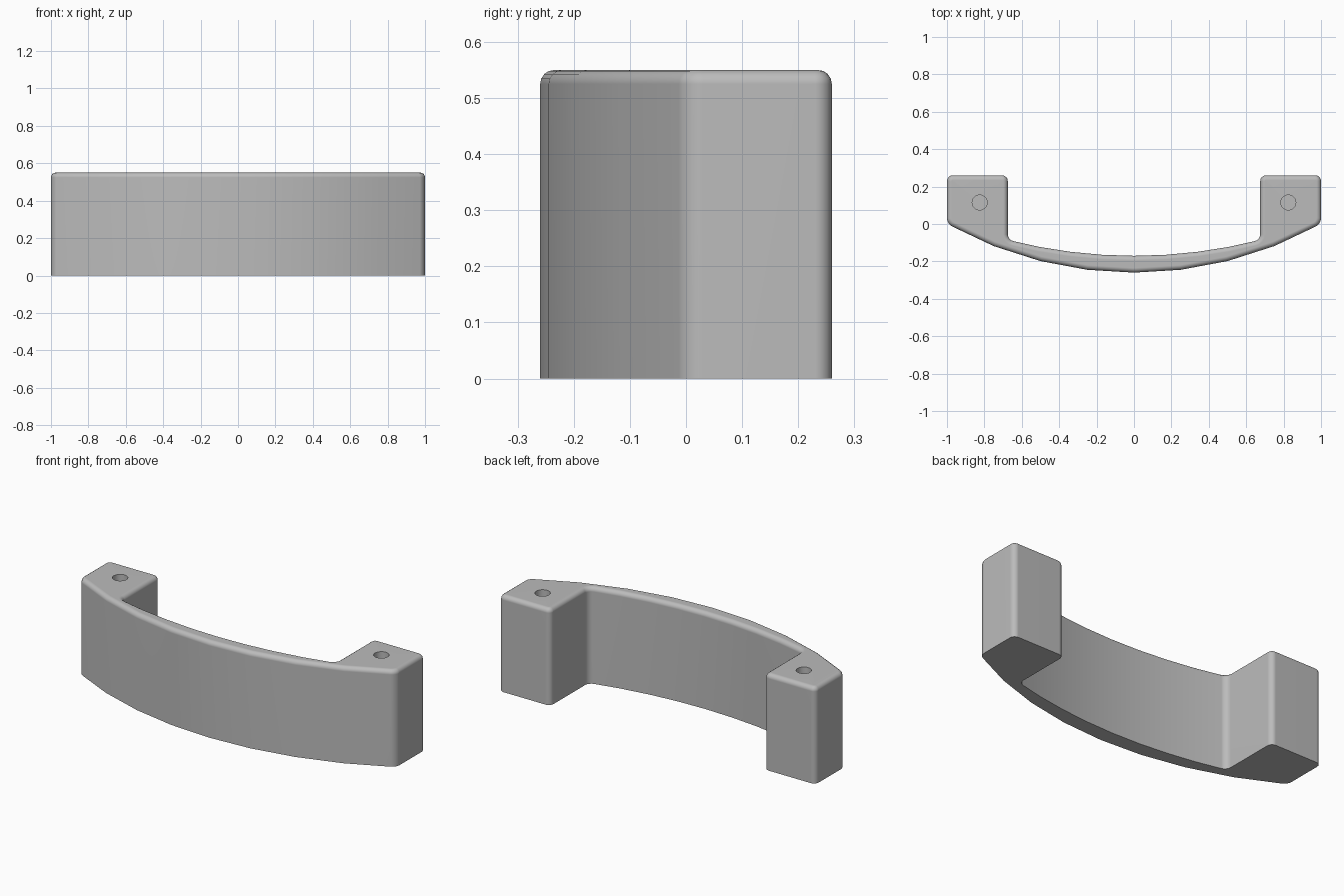
import bpy
import bmesh
import math
from mathutils import Vector

HEIGHT = 0.55
ROUND = 0.025

cube = bpy.data.objects.get("Cube")
if cube:
    bpy.data.objects.remove(cube, do_unlink=True)

grey = bpy.data.materials.new("satin grey")
grey.use_nodes = True
grey.diffuse_color = (0.5, 0.5, 0.5, 1)
grey.node_tree.nodes["Principled BSDF"].inputs["Base Color"].default_value = (0.5, 0.5, 0.5, 1)


def arc(half_width, y_mid, y_end, segments):
    """Shallow circular arc from -x to +x, bulging to the front."""
    rise = y_end - y_mid
    radius = (half_width ** 2 + rise ** 2) / (2 * rise)
    points = []
    for i in range(segments + 1):
        x = half_width * (2 * i / segments - 1)
        points.append((x, y_mid + radius - math.sqrt(radius ** 2 - x * x)))
    return points


def add_object(name, bm):
    mesh = bpy.data.meshes.new(name)
    bmesh.ops.recalc_face_normals(bm, faces=bm.faces)
    bm.to_mesh(mesh)
    bm.free()
    mesh.materials.append(grey)
    obj = bpy.data.objects.new(name, mesh)
    bpy.context.collection.objects.link(obj)
    return obj


# Plan outline: bowed front, two square feet, bowed inner face
outer = arc(1, -0.26, 0, 8)
inner = arc(0.675, -0.17, -0.085, 8)
outline = outer + [(1, 0.26), (0.675, 0.26)] + inner[::-1] + [(-0.675, 0.26), (-1, 0.26)]
bm = bmesh.new()
base = bm.faces.new([bm.verts.new((x, y, 0)) for x, y in outline])
walls = bmesh.ops.extrude_face_region(bm, geom=[base], use_keep_orig=True)
bmesh.ops.translate(bm, vec=(0, 0, HEIGHT),
                    verts=[v for v in walls["geom"] if isinstance(v, bmesh.types.BMVert)])
bmesh.ops.recalc_face_normals(bm, faces=bm.faces)

# Round the upright corners, then the whole top rim
corners = [e for e in bm.edges
           if abs(e.verts[0].co.z - e.verts[1].co.z) > 0.1
           and e.calc_face_angle(0) > math.radians(30)]
bmesh.ops.bevel(bm, geom=corners, offset=0.03, offset_type='OFFSET',
                segments=4, profile=0.5, affect='EDGES')
rim = [e for e in bm.edges if all(v.co.z > HEIGHT - 0.001 for v in e.verts)]
bmesh.ops.bevel(bm, geom=rim, offset=ROUND, offset_type='OFFSET',
                segments=4, profile=0.5, affect='EDGES')
handle = add_object("pull_handle", bm)

# Blind screw holes in the feet
bm = bmesh.new()
for side in (-1, 1):
    hole = bmesh.ops.create_cone(bm, cap_ends=True, segments=24, radius1=0.04,
                                 radius2=0.04, depth=0.5)
    bmesh.ops.translate(bm, verts=hole["verts"], vec=Vector((side * 0.825, 0.115, HEIGHT - 0.1)))
cutter = add_object("screw_hole_cutter", bm)
cutter.hide_render = True

cut = handle.modifiers.new("screw_holes", 'BOOLEAN')
cut.operation = 'DIFFERENCE'
cut.solver = 'EXACT'
cut.object = cutter
bpy.ops.object.select_all(action='DESELECT')
bpy.context.view_layer.objects.active = handle
handle.select_set(True)
bpy.ops.object.modifier_apply(modifier=cut.name)
bpy.data.objects.remove(cutter, do_unlink=True)

# Smooth rounds, crisp hole rims and underside
bpy.ops.object.shade_smooth_by_angle(angle=math.radians(30))
handle.modifiers.new("flat_face_normals", 'WEIGHTED_NORMAL').keep_sharp = True
